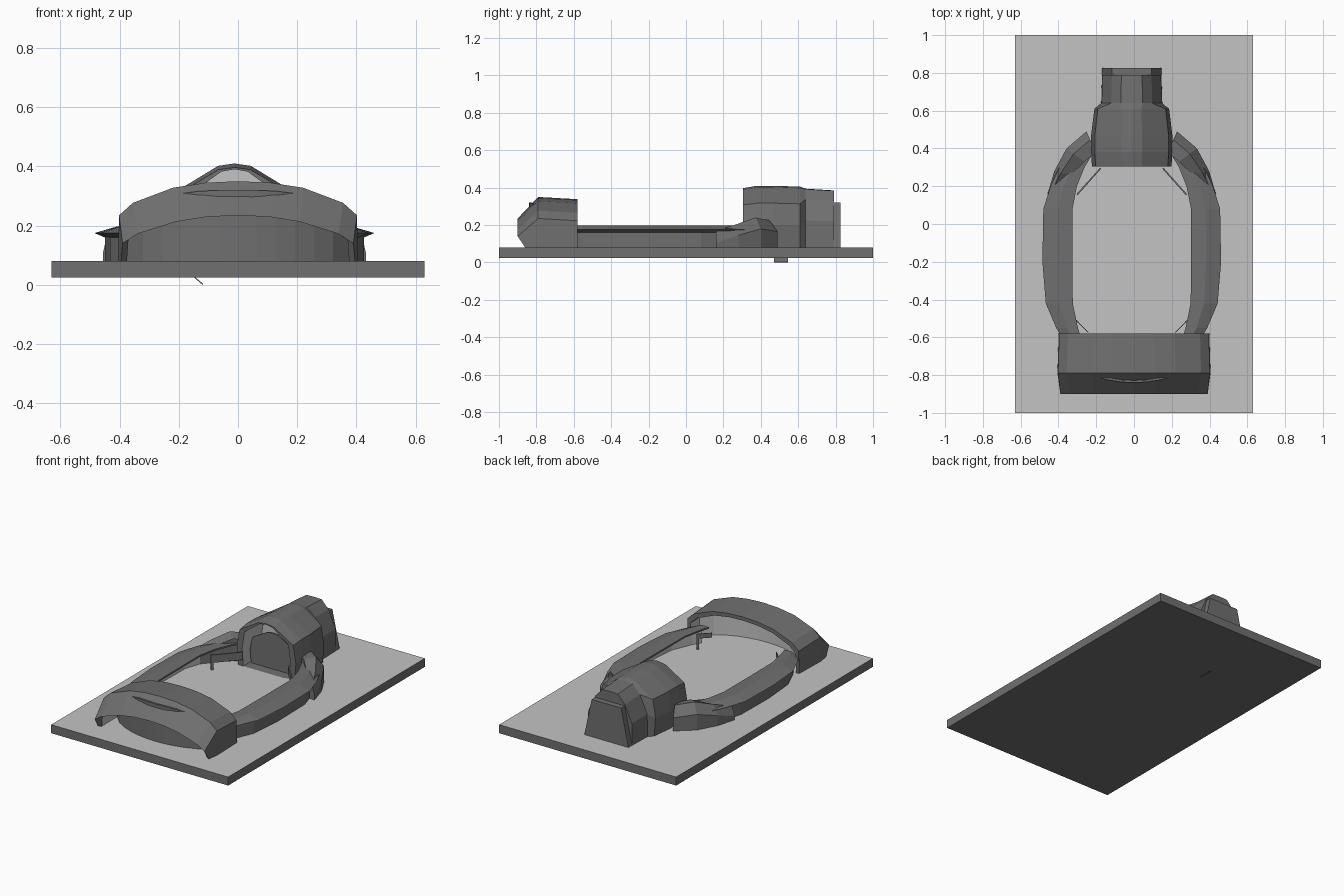
import bpy, bmesh
from mathutils import Vector

cube = bpy.data.objects.get("Cube")
if cube:
    bpy.data.objects.remove(cube)


def material(name, value):
    m = bpy.data.materials.new(name)
    m.use_nodes = True
    col = (value, value, value, 1)
    m.diffuse_color = col
    m.node_tree.nodes["Principled BSDF"].inputs["Base Color"].default_value = col
    return m


DARK = material("dark grey", 0.16)
LIGHT = material("light grey", 0.55)
FLOOR = 0.08
CX = -0.012


def finish(name, bm):
    bmesh.ops.recalc_face_normals(bm, faces=bm.faces)
    me = bpy.data.meshes.new(name)
    bm.to_mesh(me)
    bm.free()
    me.materials.append(DARK)
    me.materials.append(LIGHT)
    ob = bpy.data.objects.new(name, me)
    bpy.context.collection.objects.link(ob)
    return ob


def loft(name, rings, light=lambda ring, edge: False):
    """Skin closed rings in order and cap both ends; light(ring, edge) picks pale faces."""
    bm = bmesh.new()
    vs = [[bm.verts.new(p) for p in r] for r in rings]
    n = len(rings[0])
    for i in range(len(vs) - 1):
        for j in range(n):
            k = (j + 1) % n
            f = bm.faces.new((vs[i][j], vs[i][k], vs[i + 1][k], vs[i + 1][j]))
            f.material_index = int(light(i, j))
    bm.faces.new(vs[0]).material_index = int(light(-1, 0))
    bm.faces.new(vs[-1])
    return finish(name, bm)


def box(name, lo, hi):
    ring = lambda z: [(lo[0], lo[1], z), (hi[0], lo[1], z), (hi[0], hi[1], z), (lo[0], hi[1], z)]
    return loft(name, [ring(lo[2]), ring(hi[2])])


def blade(name, a, b, z0, z1, t=0.004):
    """Thin upright plate between two plan points."""
    a, b = Vector(a), Vector(b)
    side = (b - a).orthogonal().normalized() * t
    plan = [a - side, b - side, b + side, a + side]
    return loft(name, [[(p.x, p.y, z) for p in plan] for z in (z0, z1)])


def mirrored(half):
    """Half section from side to centre, completed to the other side."""
    return half + [(-x, z) for x, z in reversed(half[:-1])]


# Base plate with a pale top
plate = box("base_plate", (-0.63, -1, 0.025), (0.63, 1, FLOOR))
for f in plate.data.polygons:
    f.material_index = int(f.normal.z > 0.5)

# Small tab under the plate
loft("under_tab", [[(-0.15, y, 0.026), (-0.145, y, 0.026), (-0.117, y, 0.003), (-0.12, y, 0)]
                   for y in (0.47, 0.545)])

# Front hood: arched cover with a sloping lip
outer = mirrored([(0.405, 0.08), (0.402, 0.235), (0.355, 0.277), (0.22, 0.328), (0.11, 0.345), (0, 0.35)])
lip = mirrored([(0.395, 0.08), (0.39, 0.14), (0.34, 0.172), (0.21, 0.213), (0.11, 0.229), (0, 0.235)])
rings = []
for (ox, oz), (lx, lz) in zip(outer, lip):
    foot = oz <= FLOOR
    iz = FLOOR if foot else oz - 0.035
    rings.append([(lx, -0.86 if foot else -0.9, lz), (ox, -0.79, oz),
                  (ox * 0.985, -0.58, max(FLOOR, oz - 0.012)),
                  (ox * 0.93, -0.58, iz), (ox * 0.93, -0.78, iz),
                  (lx * 0.95, -0.85, lz if foot else lz + 0.012)])
loft("front_hood", rings, lambda i, j: j in (3, 4))

# Curved wall under the hood, pale on its inner side
rings = []
for i in range(13):
    x = -0.385 + 0.77 * i / 12
    u = abs(x) / 0.4
    y = -0.64 - 0.2 * (1 - u * u) ** 0.6
    top = 0.32 - 0.1 * u ** 3
    rings.append([(x, y, FLOOR), (x, y, top), (x * 0.98, y + 0.012, top), (x * 0.98, y + 0.012, FLOOR)])
loft("front_wall", rings, lambda i, j: j == 2)

# Side rails: (y, outer x, inner x)
rail = [(-0.6, 0.37, 0.27), (-0.55, 0.4, 0.285), (-0.42, 0.455, 0.312), (-0.2, 0.473, 0.314),
        (0.08, 0.468, 0.314), (0.2, 0.43, 0.29), (0.3, 0.385, 0.25), (0.4, 0.32, 0.19)]
# Rear brackets: (outer x, outer y, inner x, inner y, top z)
bracket = [(0.445, 0.16, 0.41, 0.16, 0.165), (0.41, 0.28, 0.32, 0.26, 0.205),
           (0.345, 0.4, 0.25, 0.33, 0.24), (0.24, 0.49, 0.19, 0.38, 0.225)]
for s, side in ((1, "left"), (-1, "right")):
    rings = []
    for y, o, i in rail:
        sec = [(i, 0.196), ((o + i) / 2, 0.198), (o, 0.175), (o - 0.035, 0.16), (o - 0.035, FLOOR),
               (o - 0.047, FLOOR), (o - 0.047, 0.165), (i, 0.186)]
        rings.append([(CX + s * x, y, z) for x, z in sec])
    loft(side + "_rail", rings, lambda i, j: j in (5, 6))

    rings = []
    for ox, oy, ix, iy, z in bracket:
        sec = [(0, FLOOR), (0, z - 0.06), (0.4, z), (1, z - 0.015), (1, FLOOR)]
        rings.append([(CX + s * (ox + (ix - ox) * t), oy + (iy - oy) * t, h) for t, h in sec])
    loft(side + "_bracket", rings)

    blade(side + "_rear_blade", (CX + s * 0.29, 0.155), (CX + s * 0.165, 0.295), 0.125, 0.175)
    blade(side + "_rear_post", (CX + s * 0.29, 0.155), (CX + s * 0.28, 0.166), FLOOR, 0.18)
    blade(side + "_front_blade", (CX + s * 0.295, -0.51), (CX + s * 0.23, -0.575), 0.15, 0.18, 0.002)
    blade(side + "_front_post", (CX + s * 0.295, -0.51), (CX + s * 0.285, -0.52), FLOOR, 0.18)

# Rear housing: hollow front, faceted body, narrower tail
body = mirrored([(0.205, FLOOR), (0.215, 0.2), (0.195, 0.317), (0.055, 0.402), (0, 0.41)])
tail = mirrored([(0.157, FLOOR), (0.155, 0.22), (0.105, 0.33), (0.055, 0.383), (0, 0.385)])


def section(half, y, k=1.0, kz=None):
    kz = k if kz is None else kz
    return [(CX + x * k, y, FLOOR + (z - FLOOR) * kz) for x, z in half]


loft("rear_housing",
     [section(body, 0.5, 0.8, 0.94), section(body, 0.305, 0.8, 0.94), section(body, 0.305, 0.98, 0.96),
      section(body, 0.38), section(body, 0.47), section(body, 0.61, 0.92, 0.985),
      section(tail, 0.64, 1.03), section(tail, 0.79)],
     lambda i, j: i < 1)

# Rounded panel inside the housing mouth
loft("mouth_panel", [section(body, y, 0.75, 0.7) for y in (0.37, 0.38)])

# Tapered end cap
cap = [(0.157, FLOOR), (0.105, 0.32), (-0.105, 0.32), (-0.157, FLOOR)]
loft("end_cap", [section(cap, y) for y in (0.785, 0.827)])
